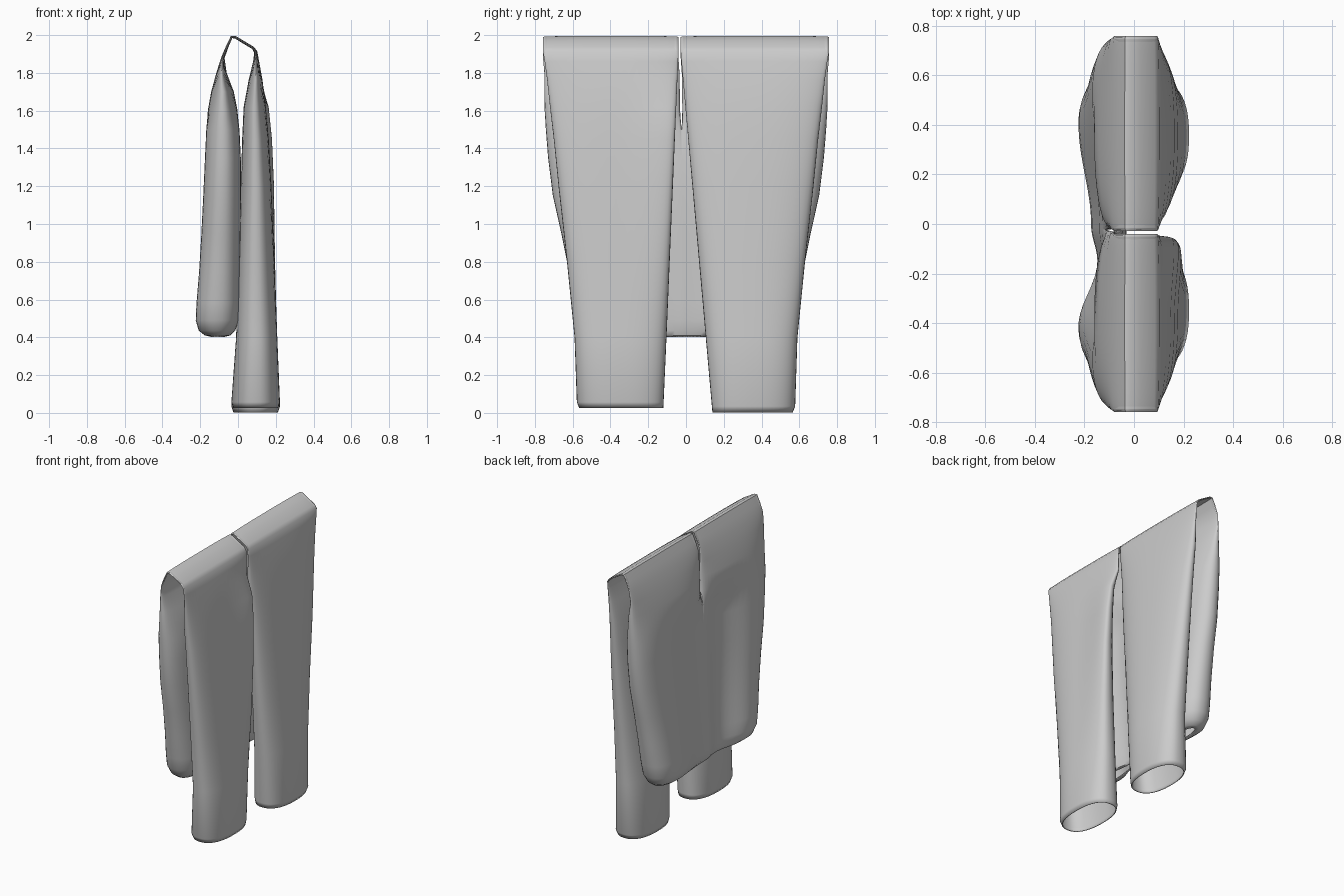
import bpy, bmesh, math

if "Cube" in bpy.data.objects:
    bpy.data.objects.remove(bpy.data.objects["Cube"])

N = 24  # points across each sheet of cloth


def lerp(a, b, t):
    return a + (b - a) * t


def ease(t):
    return 0.5 - 0.5 * math.cos(math.pi * min(1, max(0, t)))


# Leg side, hem to fold: z, back x, front x, outer y
LEG = [(0.003, -0.025, 0.212, 0.565), (0.035, -0.035, 0.222, 0.578),
       (0.4, -0.01, 0.208, 0.59), (0.8, 0.0, 0.193, 0.63),
       (1.2, 0.015, 0.177, 0.675), (1.45, 0.022, 0.163, 0.70),
       (1.62, 0.03, 0.148, 0.72), (1.76, 0.056, 0.13, 0.735),
       (1.86, 0.08, 0.112, 0.748)]

# Fold over the hanging bar: x, z, thickness angle, half thickness
FOLD = [(0.094, 1.91, 28, 0.009), (0.08, 1.932, 52, 0.007),
        (0.025, 1.965, 60, 0.007), (-0.015, 1.989, 75, 0.007),
        (-0.034, 1.99, 120, 0.007), (-0.057, 1.94, 155, 0.007),
        (-0.08, 1.88, 165, 0.009)]

# Hip and waist side, fold to waistband: z, inner x, outer x, outer y, seam depth
WAIST = [(1.80, -0.06, -0.115, 0.75, 0), (1.70, -0.022, -0.142, 0.75, 0),
         (1.60, -0.002, -0.16, 0.748, 0), (1.50, 0.008, -0.168, 0.742, 0.4),
         (1.35, 0.015, -0.175, 0.73, 0.5), (1.15, 0.016, -0.184, 0.705, 0.55),
         (0.95, 0.014, -0.194, 0.66, 0.55), (0.75, 0.01, -0.206, 0.62, 0.55),
         (0.58, 0.008, -0.22, 0.59, 0.55), (0.49, 0.004, -0.224, 0.57, 0.55),
         (0.435, -0.015, -0.208, 0.54, 0.6), (0.41, -0.042, -0.175, 0.505, 0.7),
         (0.403, -0.07, -0.145, 0.48, 0.8)]


def stations(side):
    """Cross-sections along one half: x, z, angle, half, outer, inner, seam, shift."""
    out = []
    top_inner = -0.04 if side < 0 else -0.028
    hem_inner = -0.12 if side < 0 else 0.14
    for z, x0, x1, y in LEG:
        z2 = z + (0.022 if side < 0 and z < 0.1 else 0)
        inner = lerp(hem_inner, top_inner, z / 1.9)
        # inseam of the left leg rolls forward
        shift = 0.06 * ease(z / 1.2) * min(1, (x1 - x0) / 0.14) if side < 0 and z < 1.7 else 0
        out.append(((x0 + x1) / 2, z2, 0, (x1 - x0) / 2, side * y, inner, 0, shift))
    for x, z, a, h in FOLD:
        out.append((x, z, math.radians(a), h, side * 0.757, top_inner, 0, 0))
    for z, x0, x1, y, seam in WAIST:
        mid = lerp(0, -0.03, z / 1.9)
        inner = mid if seam else mid + side * 0.006
        out.append(((x0 + x1) / 2, z, math.pi, (x0 - x1) / 2, side * y, inner, seam, 0))
    return out


def thickness(v, seam, left):
    """Relative half thickness at v: 0 at the outer edge, 1 at the inseam."""
    if not seam:
        return max(0, 1 - abs(2 * v - 1) ** 2.4) ** (1 / 2.4)
    if v < 0.28:
        return max(0, 1 - abs(1 - v / 0.28) ** 2.2) ** (1 / 2.2)
    if left:  # cloth sinks beside the seam on this half
        low = seam * 0.6
        if v < 0.75:
            return lerp(1, low, ease((v - 0.28) / 0.47))
        return lerp(low, seam, ease((v - 0.75) / 0.25))
    return lerp(1, seam, ease((v - 0.28) / 0.72))


def ring(bm, x, z, ang, half, outer, inner, seam, shift):
    """Front sheet from inseam to outer edge, then back sheet to inseam."""
    verts = []
    for i in range(2 * N + 1):
        sign = 1 if i <= N else -1
        k = i if i <= N else 2 * N - i
        v = 0.5 + 0.5 * math.cos(math.pi * k / N)
        d = sign * half * thickness(v, seam, outer < 0)
        px = x + d * math.cos(ang) + shift * max(0, 2 * v - 1) ** 2
        verts.append(bm.verts.new((px, lerp(outer, inner, v), z + d * math.sin(ang))))
    return verts


# Trousers: two lofted halves sharing the centre seam on the hips
bm = bmesh.new()
for side in (-1, 1):
    rings = [ring(bm, *s) for s in stations(side)]
    for a, b in zip(rings, rings[1:]):
        for i in range(2 * N):
            quad = (a[i], a[i + 1], b[i + 1], b[i])
            bm.faces.new(quad if side > 0 else quad[::-1])
bmesh.ops.remove_doubles(bm, verts=bm.verts, dist=0.0002)
bmesh.ops.recalc_face_normals(bm, faces=bm.faces)
mesh = bpy.data.meshes.new("folded_trousers")
bm.to_mesh(mesh)
bm.free()
trousers = bpy.data.objects.new("folded_trousers", mesh)
bpy.context.collection.objects.link(trousers)

# Cloth thickness, showing at the leg hems and the waistband
cloth = trousers.modifiers.new("cloth", 'SOLIDIFY')
cloth.thickness = 0.006
cloth.offset = -1

bpy.context.view_layer.objects.active = trousers
trousers.select_set(True)
bpy.ops.object.shade_smooth_by_angle(angle=math.radians(45))
